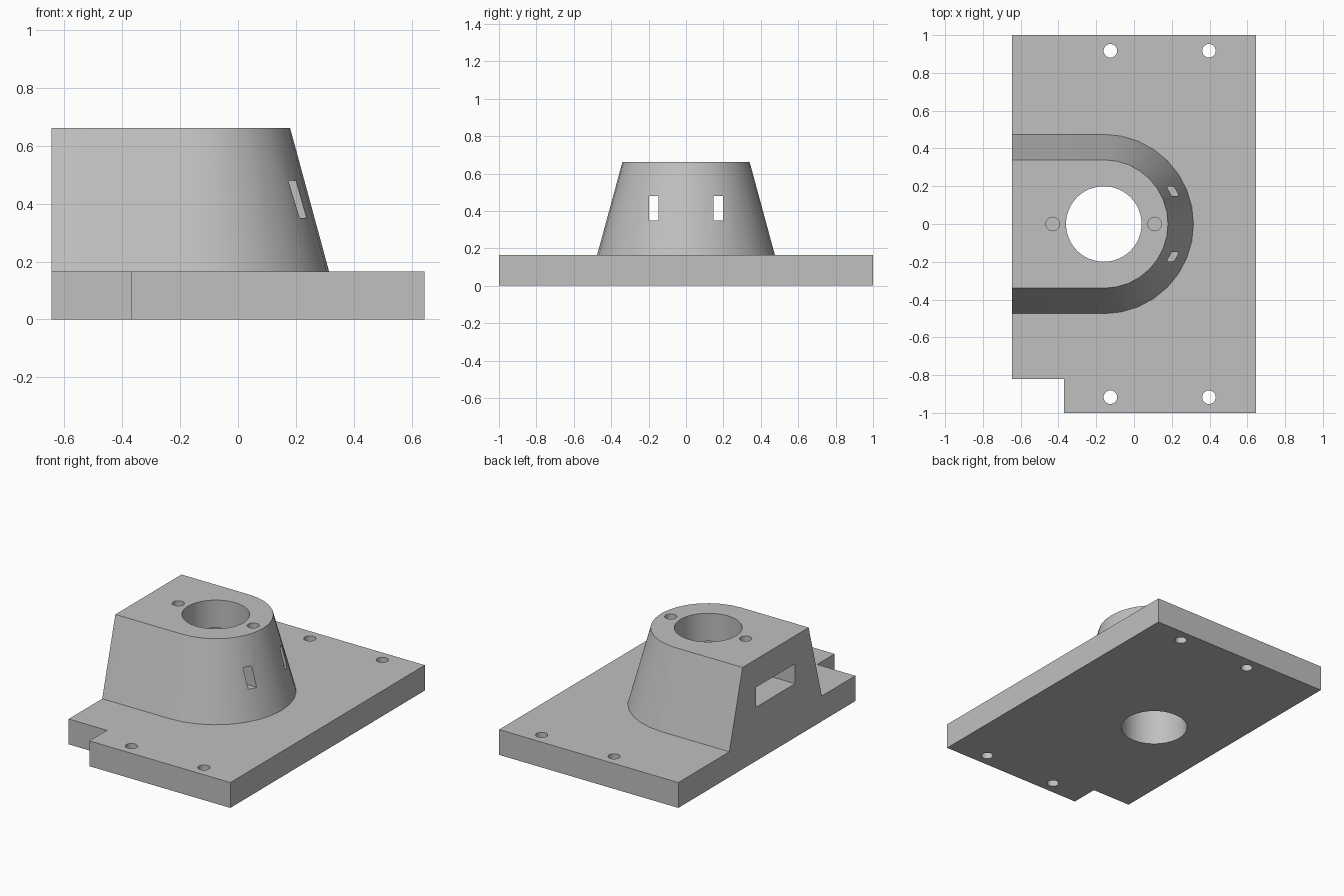
import bpy
import bmesh
import math

if "Cube" in bpy.data.objects:
    bpy.data.objects.remove(bpy.data.objects["Cube"])

SIDE, TOP_PLATE, TOP_TOWER = 0.645, 0.165, 0.662
BORE_X = -0.16

grey = bpy.data.materials.new("plain grey")
grey.use_nodes = True
colour = (0.53, 0.53, 0.53, 1)
grey.diffuse_color = colour
grey.node_tree.nodes["Principled BSDF"].inputs["Base Color"].default_value = colour


def loft(name, lower, upper, z0, z1):
    """Solid between two outlines with matching point counts."""
    bm = bmesh.new()
    a = [bm.verts.new((x, y, z0)) for x, y in lower]
    b = [bm.verts.new((x, y, z1)) for x, y in upper]
    bm.faces.new(a[::-1])
    bm.faces.new(b)
    n = len(a)
    for i in range(n):
        j = (i + 1) % n
        bm.faces.new((a[i], a[j], b[j], b[i]))
    mesh = bpy.data.meshes.new(name)
    bm.to_mesh(mesh)
    bm.free()
    mesh.materials.append(grey)
    obj = bpy.data.objects.new(name, mesh)
    bpy.context.collection.objects.link(obj)
    return obj


def box(name, x0, x1, y0, y1, z0, z1):
    outline = [(x0, y0), (x1, y0), (x1, y1), (x0, y1)]
    return loft(name, outline, outline, z0, z1)


def cylinder(name, x, y, r, z0, z1, sides):
    turn = 2 * math.pi / sides
    ring = [(x + r * math.cos(i * turn), y + r * math.sin(i * turn)) for i in range(sides)]
    return loft(name, ring, ring, z0, z1)


def u_outline(r, steps=16):
    """Straight-sided outline with a half-round end towards +x."""
    arc = [math.pi * (i / steps - 0.5) for i in range(steps + 1)]
    return [(-SIDE, -r)] + [(BORE_X + r * math.cos(t), r * math.sin(t)) for t in arc] + [(-SIDE, r)]


def combine(target, tool, operation):
    mod = target.modifiers.new(tool.name, "BOOLEAN")
    mod.operation, mod.solver, mod.object = operation, "EXACT", tool
    bpy.context.view_layer.objects.active = target
    bpy.ops.object.modifier_apply(modifier=mod.name)
    bpy.data.objects.remove(tool)


# Base plate with a notched corner
plan = [(-SIDE, -0.82), (-0.37, -0.82), (-0.37, -1), (SIDE, -1), (SIDE, 1), (-SIDE, 1)]
body = loft("mounting_block", plan, plan, 0, TOP_PLATE)

# Tapered tower, flush with the plate on its flat side
tower = loft("tower", u_outline(0.475), u_outline(0.34), TOP_PLATE, TOP_TOWER)
combine(body, tower, "UNION")

# Side pocket and the two slots that lead out of the round end
combine(body, box("pocket", -0.8, 0.04, -0.2, 0.2, 0.35, 0.48), "DIFFERENCE")
for s in (-1, 1):
    y0, y1 = sorted((s * 0.147, s * 0.198))
    combine(body, box("slot", 0, 0.5, y0, y1, 0.35, 0.48), "DIFFERENCE")

# Main bore, plate holes and blind screw holes in the tower top
combine(body, cylinder("bore", BORE_X, 0, 0.2, -0.1, 0.8, 48), "DIFFERENCE")
for x in (-0.125, 0.397):
    for y in (-0.917, 0.917):
        combine(body, cylinder("plate_hole", x, y, 0.036, -0.1, 0.3, 24), "DIFFERENCE")
for x in (BORE_X - 0.27, BORE_X + 0.27):
    combine(body, cylinder("screw_hole", x, 0, 0.036, 0.36, 0.8, 24), "DIFFERENCE")

# Rounded walls shade smooth, edges stay sharp
bpy.ops.object.select_all(action="DESELECT")
body.select_set(True)
bpy.context.view_layer.objects.active = body
bpy.ops.object.shade_smooth_by_angle(angle=math.radians(30))
